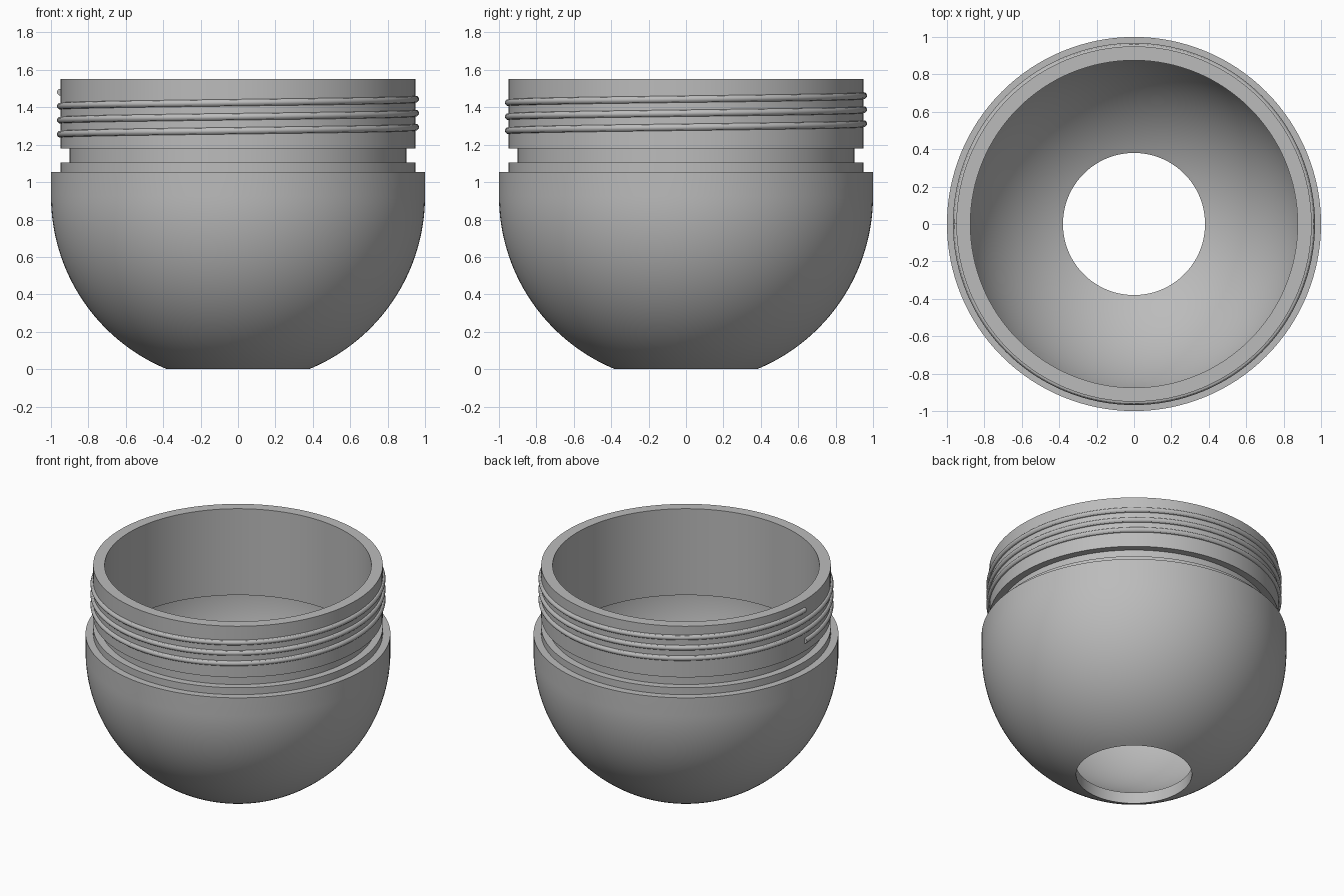
import bpy
import bmesh
from math import sin, cos, pi, sqrt, asin

cube = bpy.data.objects.get("Cube")
if cube:
    bpy.data.objects.remove(cube)

GREY = bpy.data.materials.new("mid grey")
GREY.use_nodes = True
colour = (0.5, 0.5, 0.5, 1)
GREY.diffuse_color = colour
GREY.node_tree.nodes["Principled BSDF"].inputs["Base Color"].default_value = colour

SEGMENTS = 128
HOLE = 0.38                       # radius of the bottom opening
CENTRE = sqrt(1 - HOLE ** 2)      # height of the bowl's centre


def finish(name, bm):
    """Turn a bmesh into a smooth-shaded grey object."""
    bmesh.ops.recalc_face_normals(bm, faces=bm.faces)
    mesh = bpy.data.meshes.new(name)
    bm.to_mesh(mesh)
    bm.free()
    mesh.materials.append(GREY)
    obj = bpy.data.objects.new(name, mesh)
    bpy.context.collection.objects.link(obj)
    bpy.ops.object.select_all(action="DESELECT")
    obj.select_set(True)
    bpy.context.view_layer.objects.active = obj
    bpy.ops.object.shade_smooth_by_angle()
    return obj


def bridge(bm, a, b):
    """Join two closed rings of vertices with quads."""
    for i in range(len(a)):
        j = (i + 1) % len(a)
        bm.faces.new((a[i], a[j], b[j], b[i]))


def arc(radius, steps=32):
    """Bowl profile from the bottom opening up to the equator."""
    start = asin(HOLE / radius)
    angles = [start + (pi / 2 - start) * i / steps for i in range(steps + 1)]
    return [(radius * sin(a), CENTRE - radius * cos(a)) for a in angles]


# Bowl and stepped neck: one closed profile turned round the z axis
neck = [(1, 1.055), (0.95, 1.055), (0.95, 1.105), (0.9, 1.105), (0.9, 1.18),
        (0.95, 1.18), (0.95, 1.55), (0.875, 1.55), (0.875, CENTRE)]
profile = arc(1) + neck + arc(0.925)[::-1]
bm = bmesh.new()
rings = []
for r, z in profile:
    angles = [2 * pi * i / SEGMENTS for i in range(SEGMENTS)]
    rings.append([bm.verts.new((r * cos(a), r * sin(a), z)) for a in angles])
for k, ring in enumerate(rings):
    bridge(bm, ring, rings[(k + 1) % len(rings)])
finish("bowl_and_neck", bm)

# Screw thread: a round bar wound three times round the neck
TURNS, PITCH, START, BAR, SIDES = 3, 0.075, 1.256, 0.018, 12
bm = bmesh.new()
rings = []
for i in range(TURNS * SEGMENTS + 1):
    turn = i / SEGMENTS
    a = pi + 2 * pi * turn
    ring = []
    for s in range(SIDES):
        t = 2 * pi * s / SIDES
        r = 0.95 + BAR * cos(t)
        ring.append(bm.verts.new((r * cos(a), r * sin(a),
                                  START + PITCH * turn + BAR * sin(t))))
    rings.append(ring)
for a, b in zip(rings, rings[1:]):
    bridge(bm, a, b)
bm.faces.new(rings[0])
bm.faces.new(rings[-1])
finish("screw_thread", bm)
